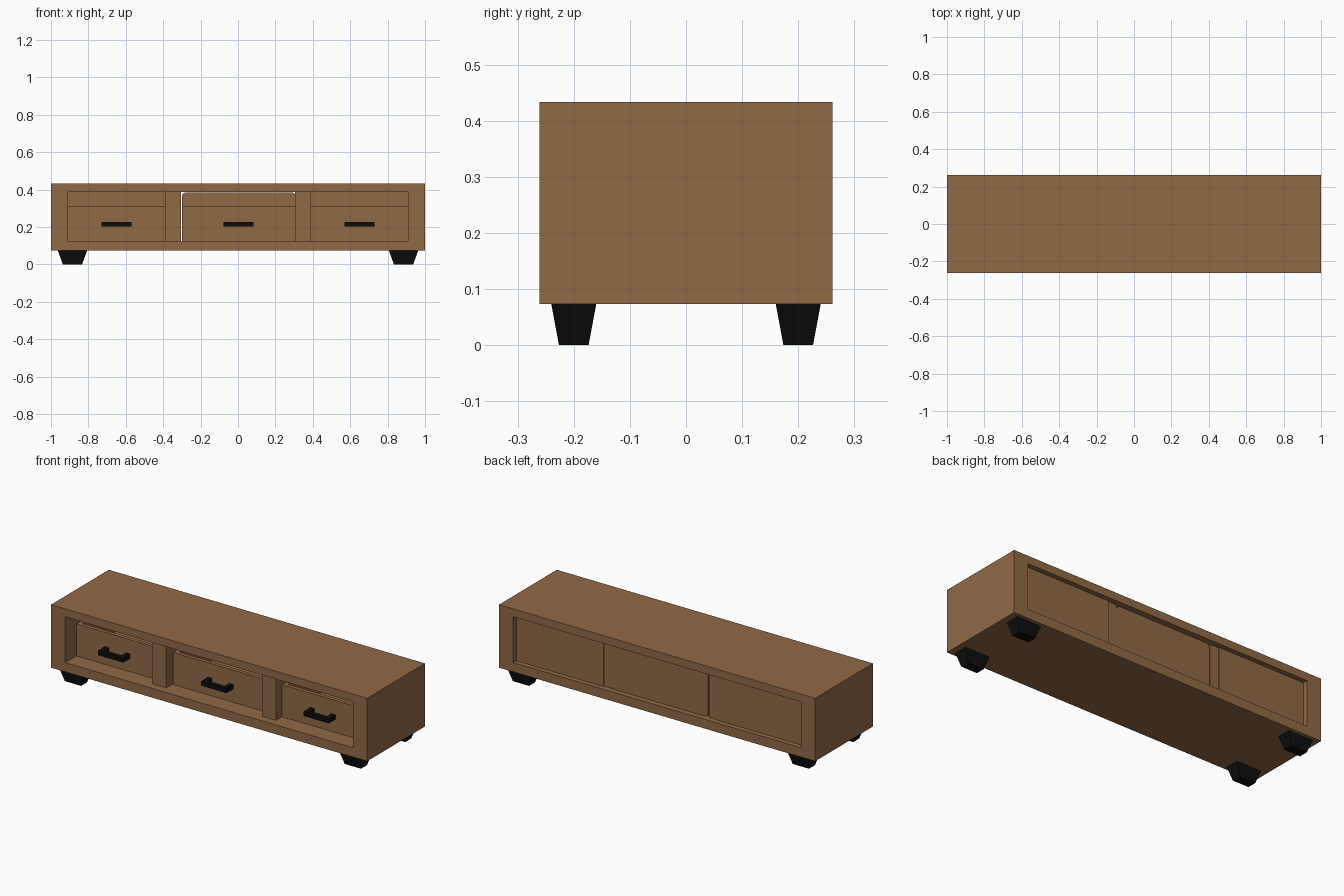
import bpy, bmesh, math

if "Cube" in bpy.data.objects:
    bpy.data.objects.remove(bpy.data.objects["Cube"])

def material(name, col):
    m = bpy.data.materials.new(name)
    m.diffuse_color = (*col, 1)
    m.use_nodes = True
    m.node_tree.nodes["Principled BSDF"].inputs["Base Color"].default_value = m.diffuse_color
    return m

WOOD = material("brown wood", (0.285, 0.142, 0.062))
BLACK = material("black", (0.004, 0.004, 0.004))

def finish(name, bm, mat):
    bmesh.ops.recalc_face_normals(bm, faces=bm.faces)
    me = bpy.data.meshes.new(name)
    bm.to_mesh(me)
    bm.free()
    me.materials.append(mat)
    ob = bpy.data.objects.new(name, me)
    bpy.context.collection.objects.link(ob)
    return ob

def add_box(bm, x0, x1, y0, y1, z0, z1, taper=1.0):
    """Box; the bottom is scaled about its centre by taper."""
    cx, cy = (x0 + x1) / 2, (y0 + y1) / 2
    vs = bmesh.ops.create_cube(bm, size=1)["verts"]
    for v in vs:
        k = taper if v.co.z < 0 else 1.0
        v.co = (cx + v.co.x * (x1 - x0) * k, cy + v.co.y * (y1 - y0) * k,
                (z0 + z1) / 2 + v.co.z * (z1 - z0))

def box(name, mat, *dims, taper=1.0):
    bm = bmesh.new()
    add_box(bm, *dims, taper=taper)
    return finish(name, bm, mat)

# cabinet shell: rectangular tube open at front and back
Y = 0.261
IX, IZ0, IZ1 = 0.91, 0.126, 0.388
bm = bmesh.new()
def ring(x, z0, z1, y):
    return [bm.verts.new((a, y, b)) for a, b in ((-x, z0), (x, z0), (x, z1), (-x, z1))]
loops = [ring(1, 0.073, 0.433, -Y), ring(1, 0.073, 0.433, Y),
         ring(IX, IZ0, IZ1, Y), ring(IX, IZ0, IZ1, -Y)]
for i in range(4):
    a, b = loops[i], loops[(i + 1) % 4]
    for j in range(4):
        k = (j + 1) % 4
        bm.faces.new((a[j], a[k], b[k], b[j]))
finish("cabinet_shell", bm, WOOD)

# dividers and side back panels
for s, side in ((-1, "left"), (1, "right")):
    xs = sorted((s * 0.305, s * 0.39))
    box(f"{side}_divider", WOOD, *xs, -0.215, 0.228, IZ0, IZ1)
    xs = sorted((s * 0.36, s * IX))
    box(f"{side}_back_panel", WOOD, *xs, 0.222, 0.233, IZ0, IZ1)

# middle back panel with rounded corners, leaving a narrow gap at the left
bm = bmesh.new()
x0, x1, z0, z1, r = -0.299, 0.306, IZ0, IZ1 - 0.003, 0.02
pts = []
for cx, cz, a0 in ((x1 - r, z1 - r, 0), (x0 + r, z1 - r, 90), (x0 + r, z0 + r, 180), (x1 - r, z0 + r, 270)):
    for i in range(5):
        a = math.radians(a0 + i * 22.5)
        pts.append((cx + r * math.cos(a), cz + r * math.sin(a)))
f = bm.faces.new([bm.verts.new((x, 0.22, z)) for x, z in pts])
ext = bmesh.ops.extrude_face_region(bm, geom=[f])["geom"]
for v in ext:
    if isinstance(v, bmesh.types.BMVert):
        v.co.y += 0.01
finish("middle_back_panel", bm, WOOD)

# drawers: open trays with bar handles
for name, x0, x1 in (("left", -0.91, -0.39), ("middle", -0.299, 0.305), ("right", 0.39, 0.91)):
    bm = bmesh.new()
    t, top, yf, yb = 0.022, 0.309, -0.16, 0.215
    add_box(bm, x0, x1, yf, yf + t, IZ0, top)
    add_box(bm, x0, x1, yb - t, yb, IZ0, top)
    add_box(bm, x0, x0 + t, yf + t, yb - t, IZ0, top)
    add_box(bm, x1 - t, x1, yf + t, yb - t, IZ0, top)
    add_box(bm, x0 + t, x1 - t, yf + t, yb - t, IZ0, IZ0 + 0.02)
    finish(f"{name}_drawer", bm, WOOD)

    c = (x0 + x1) / 2
    bm = bmesh.new()
    add_box(bm, c - 0.08, c + 0.08, -0.222, -0.198, 0.202, 0.228)
    for s in (-1, 1):
        add_box(bm, c + s * 0.067 - 0.013, c + s * 0.067 + 0.013, -0.198, -0.16, 0.202, 0.228)
    finish(f"{name}_handle", bm, BLACK)

# tapered feet
for sx, nx in ((-1, "left"), (1, "right")):
    for sy, ny in ((-1, "front"), (1, "back")):
        cx, cy = sx * 0.885, sy * 0.2
        box(f"{ny}_{nx}_foot", BLACK, cx - 0.078, cx + 0.078, cy - 0.04, cy + 0.04, 0, 0.073, taper=0.66)
